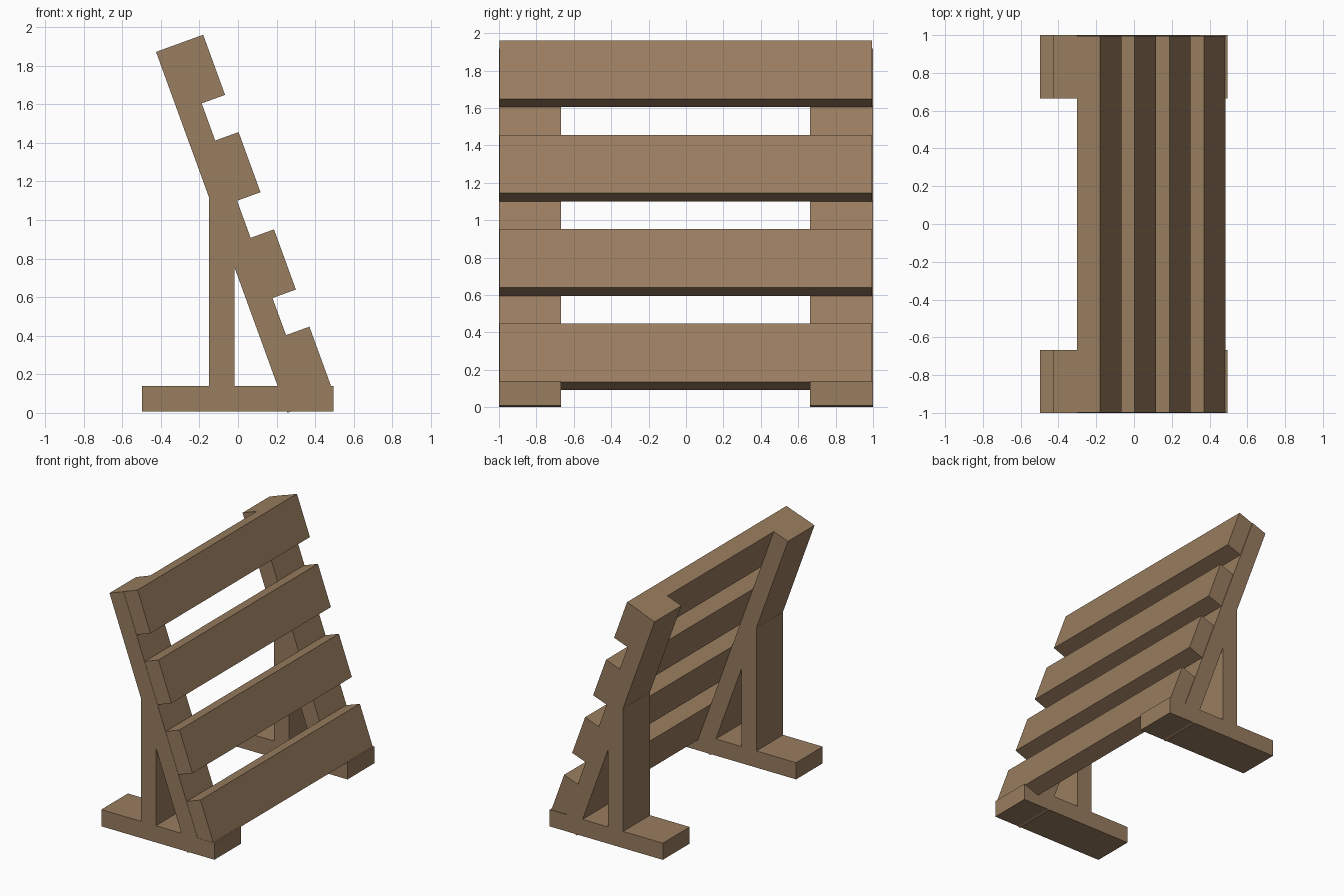
import bpy
import math
from mathutils import Vector

if "Cube" in bpy.data.objects:
    bpy.data.objects.remove(bpy.data.objects["Cube"])

wood = bpy.data.materials.new("brown wood")
wood.diffuse_color = (0.32, 0.205, 0.115, 1)
wood.use_nodes = True
wood.node_tree.nodes["Principled BSDF"].inputs["Base Color"].default_value = wood.diffuse_color

A = math.radians(20)
DOWN = Vector((math.sin(A), -math.cos(A)))    # along the leaning leg, in x-z
OUT = Vector((math.cos(A), math.sin(A)))      # away from its front face
TOP = Vector((-0.425, 1.872))                 # top back corner of the leaning leg


def beam(name, profile, y0, y1):
    """Extrude a four-cornered x-z profile (anticlockwise seen from -y) along y."""
    n = len(profile)
    verts = [(p[0], y, p[1]) for y in (y0, y1) for p in profile]
    faces = [tuple(range(n)), tuple(reversed(range(n, 2 * n)))]
    faces += [(i, i + n, (i + 1) % n + n, (i + 1) % n) for i in range(n)]
    mesh = bpy.data.meshes.new(name)
    mesh.from_pydata(verts, [], faces)
    mesh.materials.append(wood)
    obj = bpy.data.objects.new(name, mesh)
    bpy.context.collection.objects.link(obj)


def upright(x0, x1, z0, z1):
    return [(x0, z0), (x1, z0), (x1, z1), (x0, z1)]


def leaning(s0, s1, t0, t1):
    return [TOP + DOWN * s + OUT * t
            for s, t in ((s1, t0), (s1, t1), (s0, t1), (s0, t0))]


# Two side frames: foot, post and leaning leg
for side, y0, y1 in (("left", -1.0, -0.667), ("right", 0.664, 1.0)):
    beam(side + "_foot", upright(-0.497, 0.494, 0.008, 0.14), y0, y1)
    beam(side + "_post", upright(-0.15, -0.018, 0.012, 1.113), y0, y1)
    beam(side + "_leaning_leg", leaning(0, 1.992, 0, 0.131), y0, y1)

# Four slats across the front
for i in range(4):
    s = i * 0.537
    beam("slat_%d" % (i + 1), leaning(s, s + 0.332, 0.131, 0.26), -0.998, 0.995)
